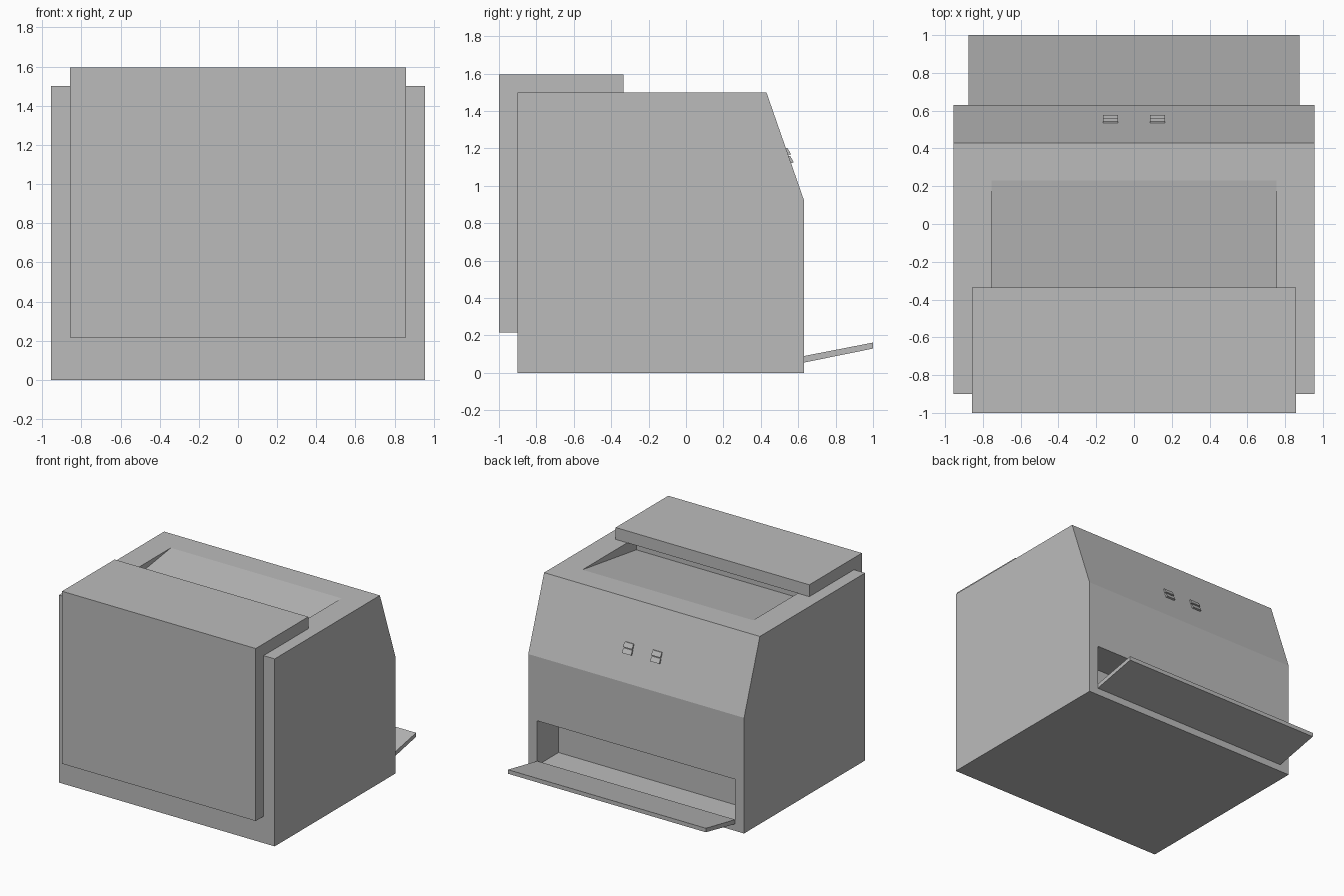
import bpy
import bmesh

if "Cube" in bpy.data.objects:
    bpy.data.objects.remove(bpy.data.objects["Cube"], do_unlink=True)

grey = bpy.data.materials.new("plain grey")
grey.use_nodes = True
colour = (0.5, 0.5, 0.5, 1)
grey.diffuse_color = colour
grey.node_tree.nodes["Principled BSDF"].inputs["Base Color"].default_value = colour


def extrude_profile(name, profile, half_width, centre=0):
    """Sweep a (y, z) outline along x."""
    bm = bmesh.new()
    face = bm.faces.new([bm.verts.new((centre - half_width, y, z)) for y, z in profile])
    swept = bmesh.ops.extrude_face_region(bm, geom=[face])["geom"]
    verts = [v for v in swept if isinstance(v, bmesh.types.BMVert)]
    bmesh.ops.translate(bm, verts=verts, vec=(2 * half_width, 0, 0))
    bmesh.ops.recalc_face_normals(bm, faces=bm.faces)
    mesh = bpy.data.meshes.new(name)
    bm.to_mesh(mesh)
    bm.free()
    mesh.materials.append(grey)
    obj = bpy.data.objects.new(name, mesh)
    bpy.context.collection.objects.link(obj)
    return obj


def carve(target, cutter):
    """Cut one shape out of another and discard the cutter."""
    mod = target.modifiers.new("cut", 'BOOLEAN')
    mod.operation = 'DIFFERENCE'
    mod.solver = 'EXACT'
    mod.object = cutter
    bpy.context.view_layer.objects.active = target
    bpy.ops.object.modifier_apply(modifier=mod.name)
    bpy.data.objects.remove(cutter, do_unlink=True)


# Main housing with a sloped control panel at the back
TOP, BACK = 1.5, 0.63
body = extrude_profile("housing", [(-0.9, 0), (BACK, 0), (BACK, 0.925),
                                   (0.43, TOP), (-0.9, TOP)], 0.955)

# Sloping recess in the top, running down under the cover
carve(body, extrude_profile("top_recess_cutter",
                            [(-0.45, 1.4), (0.366, 1.52), (-0.45, 1.52)], 0.755))

# Output opening above the tray
carve(body, extrude_profile("opening_cutter",
                            [(0.36, 0.055), (0.7, 0.055), (0.7, 0.412), (0.36, 0.412)], 0.876))

# Cover folded over the front and the top
extrude_profile("folded_cover", [(-1, 0.215), (-0.9, 0.215), (-0.9, TOP),
                                 (-0.335, TOP), (-0.335, 1.595), (-1, 1.595)], 0.857)

# Tray rising gently outwards
extrude_profile("output_tray", [(BACK, 0.055), (1, 0.13), (1, 0.162), (BACK, 0.09)], 0.876)


def panel_y(z):
    """Depth of the sloped panel at a given height."""
    return BACK - (z - 0.925) * (BACK - 0.43) / (TOP - 0.925)


# Pairs of wedge keys on the panel
for side, x in (("right", -0.125), ("left", 0.125)):
    for level, low in (("lower", 1.12), ("upper", 1.163)):
        high = low + 0.037
        extrude_profile(f"{side}_{level}_key", [
            (panel_y(low) - 0.01, low), (panel_y(low) + 0.014, low + 0.005),
            (panel_y(high) + 0.008, high + 0.003), (panel_y(high) - 0.01, high)], 0.04, x)
